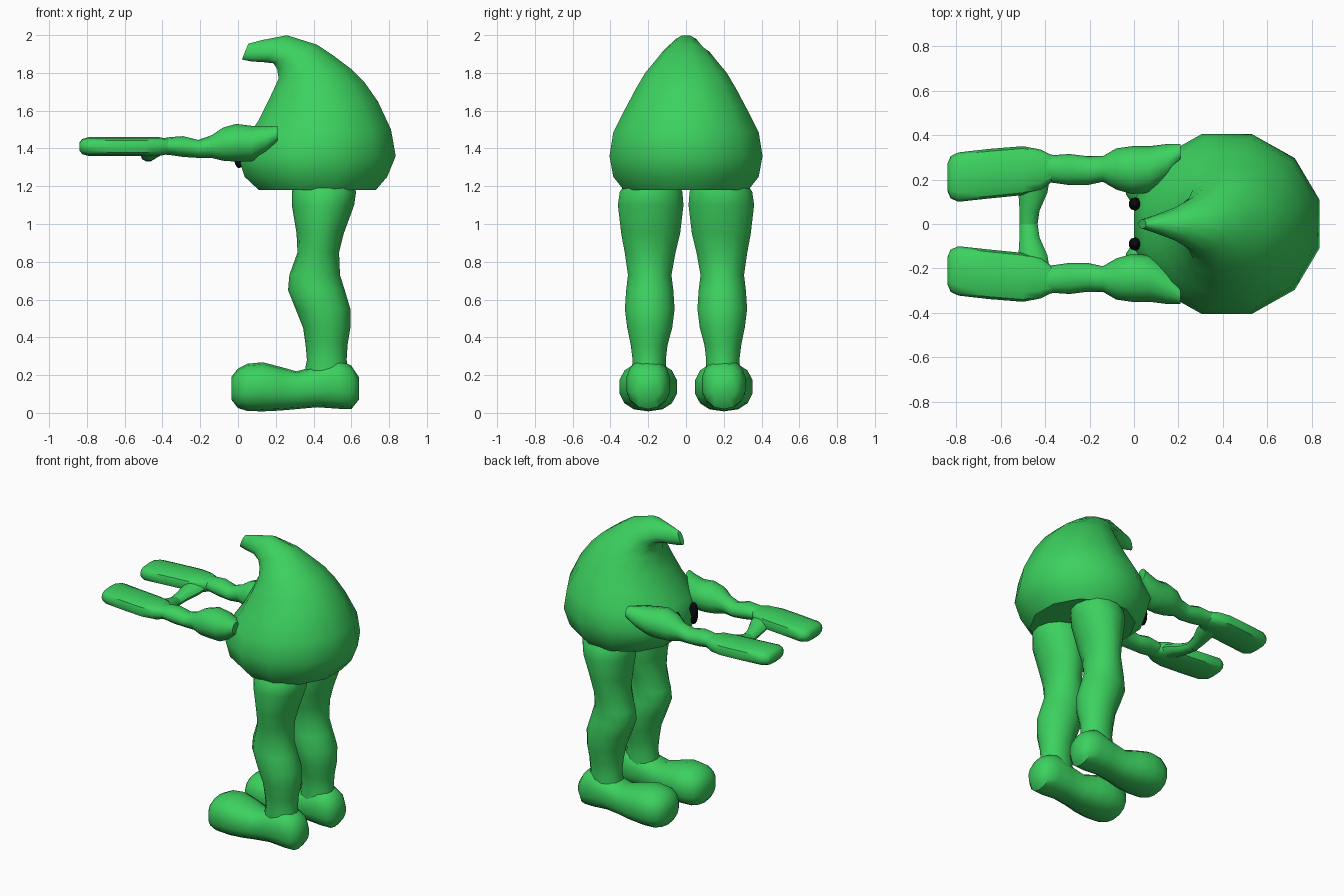
import bpy, bmesh, math
from mathutils import Vector


def material(name, rgb):
    m = bpy.data.materials.new(name)
    m.diffuse_color = (*rgb, 1)
    return m


GREEN = material("leaf green", (0.045, 0.64, 0.115))
BLACK = material("black", (0.003, 0.003, 0.003))


def finish(ob, mat, angle=45):
    ob.data.materials.append(mat)
    bpy.ops.object.select_all(action='DESELECT')
    ob.select_set(True)
    bpy.context.view_layer.objects.active = ob
    bpy.ops.object.shade_smooth_by_angle(angle=math.radians(angle))


def loft(name, rings, n=14, shift=0.0, power=1.0, angle=45):
    """Skin rings given as (centre, half axis u, half axis v)."""
    bm = bmesh.new()
    loops = []
    for c, u, v in rings:
        loop = []
        for i in range(n):
            a = 2 * math.pi * (i + shift) / n
            cu, sv = math.cos(a), math.sin(a)
            cu = math.copysign(abs(cu) ** power, cu)
            sv = math.copysign(abs(sv) ** power, sv)
            loop.append(bm.verts.new(Vector(c) + Vector(u) * cu + Vector(v) * sv))
        loops.append(loop)
    for a, b in zip(loops, loops[1:]):
        for i in range(n):
            j = (i + 1) % n
            bm.faces.new((a[i], a[j], b[j], b[i]))
    bm.faces.new(loops[0])
    bm.faces.new(loops[-1])
    bmesh.ops.recalc_face_normals(bm, faces=bm.faces)
    me = bpy.data.meshes.new(name)
    bm.to_mesh(me)
    bm.free()
    ob = bpy.data.objects.new(name, me)
    bpy.context.collection.objects.link(ob)
    finish(ob, GREEN, angle)
    return ob


def side_ring(xa, za, xb, zb, y, w, k=1.0):
    """Ring spanning two points of the side profile, with half width w."""
    c = ((xa + xb) / 2, y, (za + zb) / 2)
    return c, ((xb - xa) / 2 * k, 0, (zb - za) / 2 * k), (0, w * k, 0)


# Body: dome with a flat base, curling into a forward hook
body = [(0.11, 1.18, 0.73, 1.18, 0.33), (0.035, 1.25, 0.79, 1.25, 0.385),
        (0.0, 1.36, 0.835, 1.36, 0.405), (0.05, 1.46, 0.81, 1.50, 0.385),
        (0.11, 1.55, 0.74, 1.65, 0.32), (0.165, 1.66, 0.67, 1.75, 0.265),
        (0.215, 1.77, 0.60, 1.82, 0.215), (0.205, 1.82, 0.51, 1.89, 0.165),
        (0.185, 1.85, 0.42, 1.95, 0.125), (0.14, 1.855, 0.26, 2.0, 0.075),
        (0.07, 1.86, 0.13, 1.975, 0.04), (0.02, 1.87, 0.055, 1.955, 0.02)]
k = 1 / math.cos(math.pi / 12)
loft("body", [side_ring(xa, za, xb, zb, 0, w, k if za < 1.8 else 1.02)
              for xa, za, xb, zb, w in body], n=12, shift=0.5, angle=42)

# Leg profile: z, front x, back x, y centre, half width
LEG = [(1.22, 0.30, 0.61, 0.18, 0.14), (1.17, 0.285, 0.625, 0.185, 0.17),
       (1.10, 0.285, 0.615, 0.187, 0.178), (0.95, 0.31, 0.56, 0.187, 0.16),
       (0.85, 0.315, 0.535, 0.19, 0.138), (0.73, 0.272, 0.54, 0.192, 0.118),
       (0.65, 0.265, 0.565, 0.192, 0.128), (0.55, 0.305, 0.595, 0.192, 0.135),
       (0.45, 0.345, 0.595, 0.192, 0.122), (0.36, 0.358, 0.58, 0.195, 0.1),
       (0.28, 0.365, 0.575, 0.195, 0.09), (0.15, 0.34, 0.60, 0.195, 0.10)]
# Foot profile: x, low z, high z, half width
FOOT = [(-0.035, 0.07, 0.19, 0.07), (0.0, 0.025, 0.235, 0.125),
        (0.05, 0.01, 0.26, 0.148), (0.13, 0.008, 0.268, 0.155),
        (0.22, 0.012, 0.245, 0.14), (0.31, 0.02, 0.22, 0.115),
        (0.42, 0.03, 0.25, 0.112), (0.53, 0.022, 0.285, 0.118),
        (0.60, 0.02, 0.25, 0.10), (0.64, 0.07, 0.19, 0.06)]
# Arm and hand profiles: x, low z, high z, inner y, outer y
ARM = [(0.21, 1.44, 1.52, 0.29, 0.36), (0.15, 1.38, 1.52, 0.20, 0.36),
       (0.07, 1.33, 1.52, 0.14, 0.35), (-0.01, 1.33, 1.53, 0.135, 0.35),
       (-0.08, 1.335, 1.51, 0.155, 0.34), (-0.14, 1.35, 1.47, 0.19, 0.305),
       (-0.21, 1.35, 1.445, 0.175, 0.305), (-0.29, 1.355, 1.465, 0.175, 0.315),
       (-0.36, 1.365, 1.46, 0.185, 0.31), (-0.42, 1.37, 1.45, 0.19, 0.32)]
HAND = [(-0.37, 1.37, 1.45, 0.19, 0.31), (-0.42, 1.36, 1.46, 0.15, 0.335),
        (-0.50, 1.36, 1.46, 0.13, 0.35), (-0.65, 1.36, 1.46, 0.115, 0.338),
        (-0.79, 1.36, 1.46, 0.10, 0.322), (-0.825, 1.37, 1.45, 0.115, 0.305),
        (-0.84, 1.39, 1.43, 0.15, 0.27)]

for s, side in ((-1, "right"), (1, "left")):
    loft(side + "_leg", [side_ring(xa, z, xb, z, s * y, w)
                         for z, xa, xb, y, w in LEG])
    loft(side + "_foot", [side_ring(x, lo, x, hi, s * 0.2, w)
                          for x, lo, hi, w in FOOT], power=0.85)
    for part, rows, power in (("arm", ARM, 1.0), ("hand", HAND, 0.7)):
        loft(f"{side}_{part}", [side_ring(x, lo, x, hi, s * (a + b) / 2, (b - a) / 2)
                                for x, lo, hi, a, b in rows], n=12, power=power)
    # Thumb reaching inwards to the middle
    loft(side + "_thumb",
         [((x, s * y, z), (rx, 0, 0), (0, 0, rz)) for x, y, z, rx, rz in
          ((-0.45, 0.23, 1.405, 0.075, 0.04), (-0.455, 0.14, 1.39, 0.065, 0.04),
           (-0.47, 0.06, 1.37, 0.045, 0.035), (-0.475, -0.01, 1.36, 0.04, 0.03))], n=10)
    # Eye
    bpy.ops.mesh.primitive_uv_sphere_add(segments=10, ring_count=8, radius=1,
                                         location=(0.005, s * 0.09, 1.37))
    eye = bpy.context.object
    eye.name = side + "_eye"
    eye.scale = (0.03, 0.03, 0.075)
    finish(eye, BLACK, 60)
